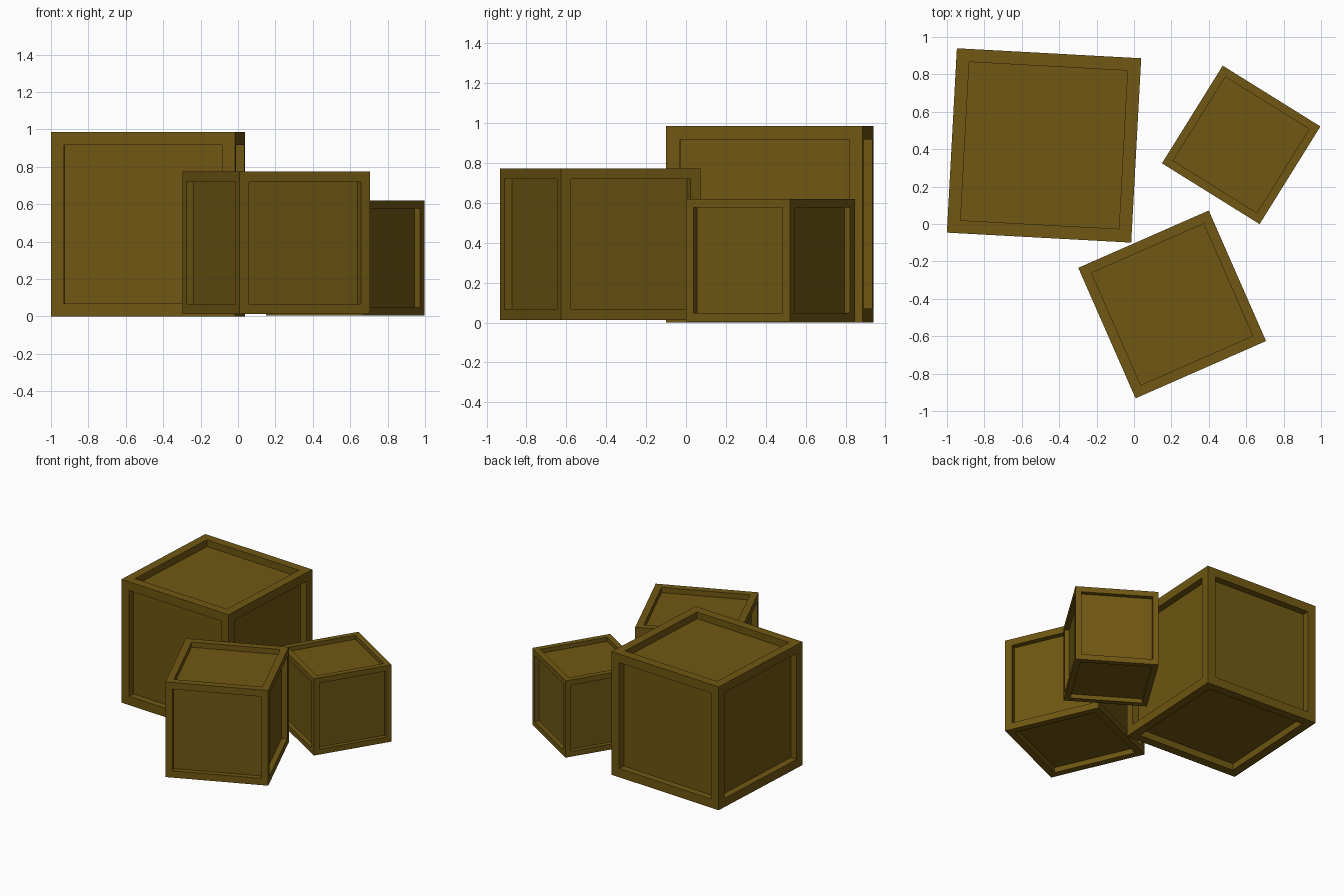
import bpy, bmesh
from math import radians

if "Cube" in bpy.data.objects:
    bpy.data.objects.remove(bpy.data.objects["Cube"])

mat = bpy.data.materials.new("crate_wood")
mat.diffuse_color = (0.16, 0.095, 0.006, 1)
mat.use_nodes = True
mat.node_tree.nodes["Principled BSDF"].inputs["Base Color"].default_value = mat.diffuse_color


def crate(name, size, x, y, z, angle):
    """Cube with a sunken square panel on all six sides."""
    bm = bmesh.new()
    bmesh.ops.create_cube(bm, size=size)
    panels = bm.faces[:]
    # border frame, then straight-walled recess
    bmesh.ops.inset_individual(bm, faces=panels, thickness=size * 0.1)
    bmesh.ops.inset_individual(bm, faces=panels, thickness=0, depth=-size * 0.055)
    me = bpy.data.meshes.new(name)
    bm.to_mesh(me)
    bm.free()
    me.materials.append(mat)
    ob = bpy.data.objects.new(name, me)
    ob.location = (x, y, z + size / 2)
    ob.rotation_euler.z = radians(angle)
    bpy.context.collection.objects.link(ob)


crate("large_crate", 0.987, -0.481, 0.42, 0.0, -3.1)
crate("medium_crate", 0.762, 0.204, -0.43, 0.012, 23.7)
crate("small_crate", 0.615, 0.573, 0.423, 0.005, -31.9)
